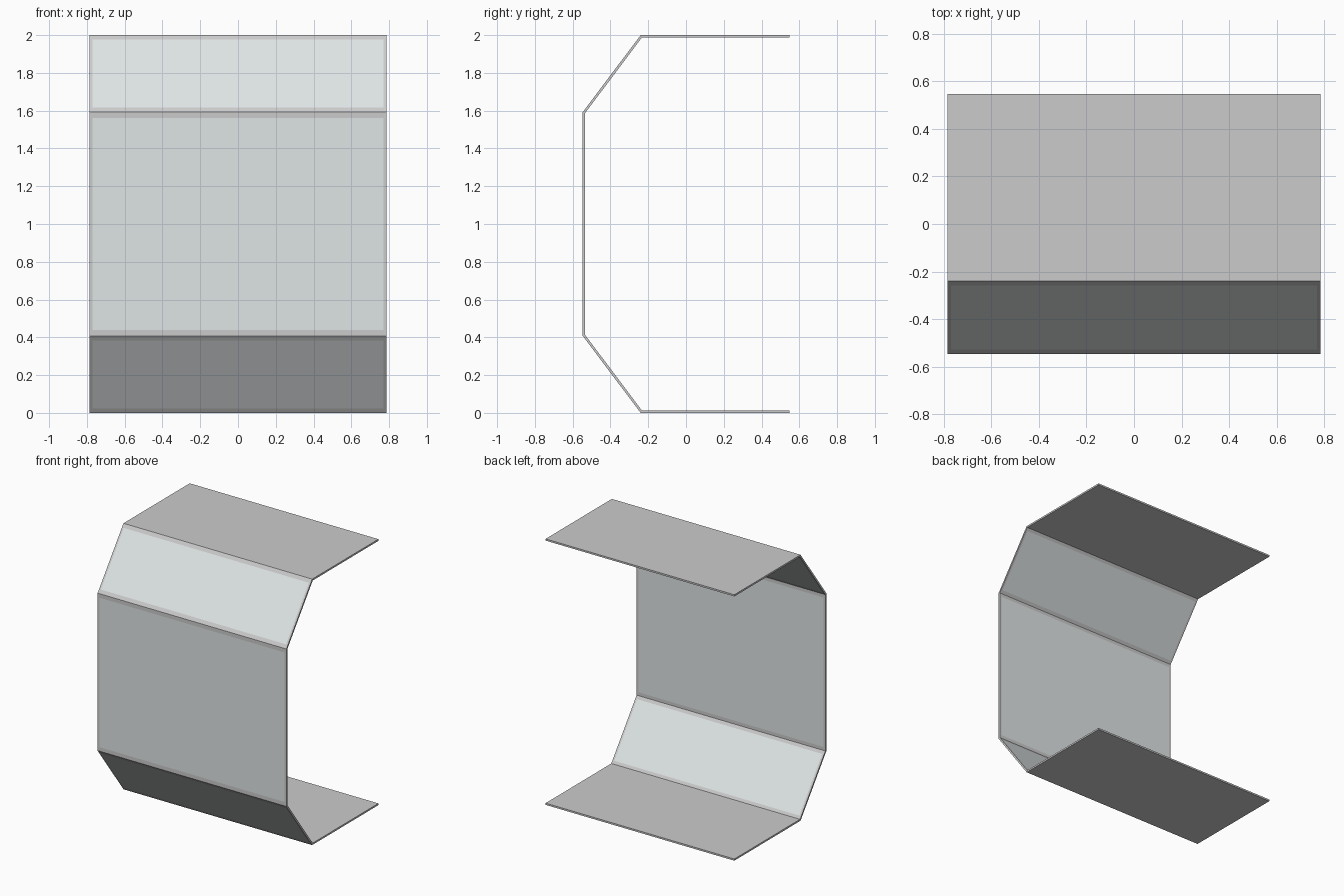
import bpy, bmesh
from mathutils import Vector

if "Cube" in bpy.data.objects:
    bpy.data.objects.remove(bpy.data.objects["Cube"])


def material(name, color):
    m = bpy.data.materials.new(name)
    m.diffuse_color = color
    m.use_nodes = True
    m.node_tree.nodes["Principled BSDF"].inputs["Base Color"].default_value = m.diffuse_color
    return m


# Outer profile in (y, z): roof, slope, front, slope, floor
corners = [Vector(p) for p in [(0.547, 2), (-0.24, 2), (-0.547, 1.592),
                               (-0.547, 0.408), (-0.24, 0), (0.547, 0)]]
BORDER = 0.03

# Add border lines to the three tinted panels
profile, tinted = [], []
for k in range(5):
    a, b = corners[k], corners[k + 1]
    profile.append(a)
    if 1 <= k <= 3:
        d = (b - a).normalized() * BORDER
        tinted.append(len(profile))
        profile += [a + d, b - d]
profile.append(corners[-1])
stations = [-0.785, -0.77, 0.77, 0.785]

# Folded sheet swept along x
bm = bmesh.new()
rows = [[bm.verts.new((x, p.x, p.y)) for x in stations] for p in profile]
for i in range(len(rows) - 1):
    for j in range(len(stations) - 1):
        f = bm.faces.new((rows[i][j], rows[i + 1][j], rows[i + 1][j + 1], rows[i][j + 1]))
        f.material_index = int(i in tinted and j == 1)
mesh = bpy.data.meshes.new("folded_shell")
bm.to_mesh(mesh)
bm.free()
mesh.materials.append(material("frame_grey", (0.8, 0.8, 0.8, 1)))
mesh.materials.append(material("panel_blue_grey", (0.74, 0.78, 0.79, 1)))
shell = bpy.data.objects.new("folded_shell", mesh)
bpy.context.collection.objects.link(shell)

# Sheet thickness, inward from the outer profile
solid = shell.modifiers.new("thickness", 'SOLIDIFY')
solid.thickness = 0.013
solid.offset = -1
solid.use_even_offset = True
